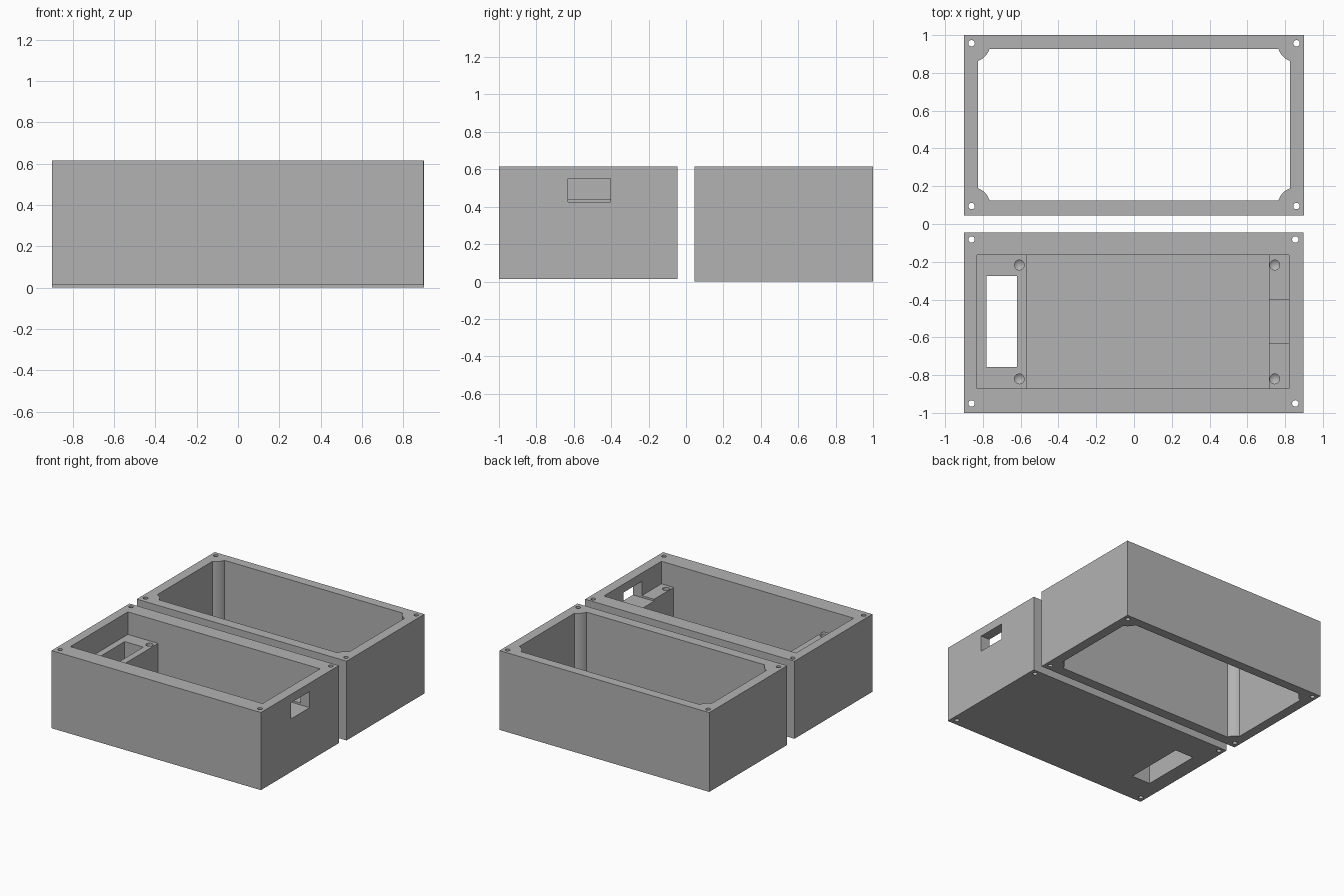
import bpy, bmesh, math
from mathutils import Vector

if "Cube" in bpy.data.objects:
    bpy.data.objects.remove(bpy.data.objects["Cube"], do_unlink=True)

grey = bpy.data.materials.new("plain grey")
grey.use_nodes = True
grey.diffuse_color = (0.45, 0.45, 0.45, 1)
grey.node_tree.nodes["Principled BSDF"].inputs["Base Color"].default_value = grey.diffuse_color

TOP = 0.615
OVER = 0.1     # how far cutters reach past an open face


def make_object(name, bm):
    bmesh.ops.recalc_face_normals(bm, faces=bm.faces)
    mesh = bpy.data.meshes.new(name)
    bm.to_mesh(mesh)
    bm.free()
    obj = bpy.data.objects.new(name, mesh)
    mesh.materials.append(grey)
    bpy.context.collection.objects.link(obj)
    return obj


def box(name, x, y, z):
    bm = bmesh.new()
    bmesh.ops.create_cube(bm, size=1)
    for v in bm.verts:
        v.co = Vector([(r[0] + r[1]) / 2 + c * (r[1] - r[0])
                       for c, r in zip(v.co, (x, y, z))])
    return make_object(name, bm)


def rod(name, x, y, z, radius, tip=0, sides=32):
    """Upright cylinder; a tip gives its lower end a drill point."""
    bm = bmesh.new()
    bmesh.ops.create_cone(bm, cap_ends=True, segments=sides, radius1=radius,
                          radius2=radius, depth=z[1] - z[0])
    bmesh.ops.translate(bm, verts=bm.verts, vec=(x, y, (z[0] + z[1]) / 2))
    if tip:
        low = min(bm.faces, key=lambda f: f.calc_center_median().z)
        point = bmesh.ops.poke(bm, faces=[low])["verts"][0]
        point.co.z -= tip
    return make_object(name, bm)


def combine(body, tool, operation="DIFFERENCE"):
    mod = body.modifiers.new("shape", "BOOLEAN")
    mod.operation, mod.solver, mod.object = operation, "EXACT", tool
    bpy.context.view_layer.objects.active = body
    bpy.ops.object.modifier_apply(modifier=mod.name)
    bpy.data.objects.remove(tool, do_unlink=True)


def finish(body):
    bpy.ops.object.select_all(action="DESELECT")
    body.select_set(True)
    bpy.context.view_layer.objects.active = body
    bpy.ops.object.shade_smooth_by_angle(angle=math.radians(30))


# Front tray: stepped pocket that leaves a ledge at each end
LEDGE, SILL, FLOOR = 0.44, 0.425, 0.09
tray = box("electronics_tray", (-0.9, 0.897), (-1, -0.045), (0.013, TOP))
inner_y = (-0.87, -0.165)
combine(tray, box("upper_pocket", (-0.83, 0.82), inner_y, (LEDGE, TOP + OVER)))
combine(tray, box("deep_pocket", (-0.57, 0.715), inner_y, (FLOOR, TOP + OVER)))

# Slot through the wide ledge, and side port with a shallow notch in the narrow ledge
combine(tray, box("floor_slot", (-0.78, -0.62), (-0.757, -0.275), (-OVER, TOP)))
combine(tray, box("side_port", (0.65, 1), (-0.63, -0.403), (SILL, 0.55)))

# Blind board-mounting holes in the ledges
for x in (-0.607, 0.745):
    for y in (-0.82, -0.217):
        combine(tray, rod("mount_drill", x, y, (0.32, LEDGE + OVER), 0.026, tip=0.02))

# Corner screw holes
for x in (-0.86, 0.854):
    for y in (-0.95, -0.082):
        combine(tray, rod("screw_drill", x, y, (-OVER, TOP + OVER), 0.017))
finish(tray)

# Rear frame: open sleeve with round screw columns in the corners
frame = box("open_frame", (-0.9, 0.9), (0.045, 1), (0, TOP))
opening = box("frame_opening", (-0.825, 0.825), (0.125, 0.927), (-OVER, TOP + OVER))
corners = [(x, y) for x in (-0.86, 0.86) for y in (0.095, 0.957)]
for x, y in corners:
    combine(opening, rod("screw_column", x, y, (-2 * OVER, TOP + 2 * OVER), 0.1, sides=48))
combine(frame, opening)
for x, y in corners:
    combine(frame, rod("screw_drill", x, y, (-OVER, TOP + OVER), 0.017))
finish(frame)
